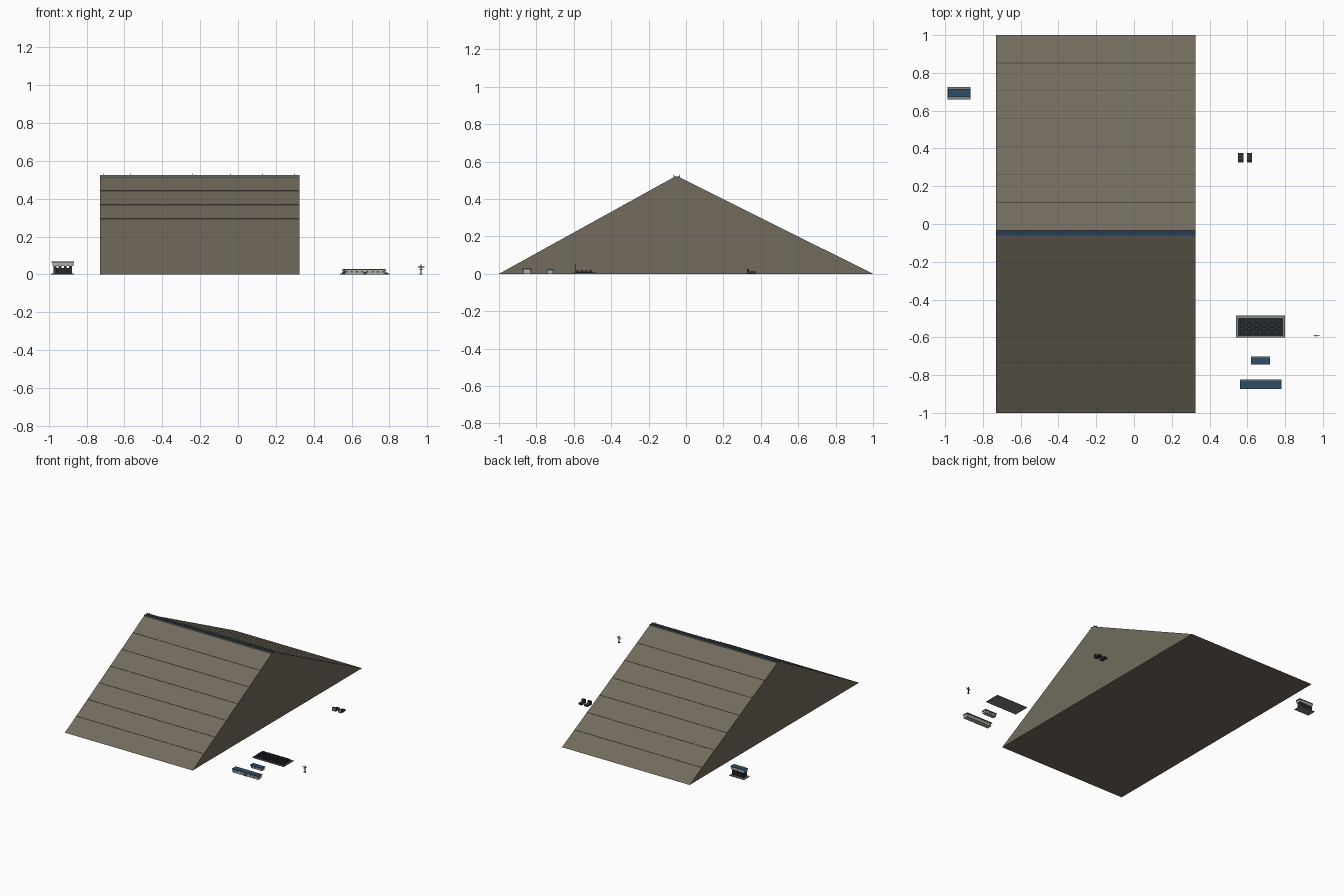
import bpy
import bmesh
from mathutils import Vector

if "Cube" in bpy.data.objects:
    bpy.data.objects.remove(bpy.data.objects["Cube"], do_unlink=True)


def material(name, rgb):
    m = bpy.data.materials.new(name)
    m.use_nodes = True
    m.diffuse_color = (*rgb, 1)
    m.node_tree.nodes["Principled BSDF"].inputs["Base Color"].default_value = (*rgb, 1)
    return m


EARTH = material("earth", (0.17, 0.148, 0.11))
SEAM = material("dark_earth", (0.075, 0.066, 0.05))
ASPHALT = material("asphalt", (0.02, 0.027, 0.034))
CONCRETE = material("concrete", (0.22, 0.23, 0.21))
WALL = material("pale_wall", (0.42, 0.43, 0.37))
BLUE = material("blue_roof", (0.027, 0.075, 0.14))
STEEL = material("dark_steel", (0.035, 0.04, 0.045))


def finish(name, bm, mat):
    bmesh.ops.recalc_face_normals(bm, faces=bm.faces)
    mesh = bpy.data.meshes.new(name)
    bm.to_mesh(mesh)
    bm.free()
    mesh.materials.append(mat)
    ob = bpy.data.objects.new(name, mesh)
    bpy.context.collection.objects.link(ob)
    return ob


def boxes(name, mat, items):
    """One object from boxes given as (x0, x1, y0, y1, z0, z1)."""
    bm = bmesh.new()
    for x0, x1, y0, y1, z0, z1 in items:
        made = bmesh.ops.create_cube(bm, size=1)["verts"]
        for v in made:
            v.co = Vector(((x0 + x1) / 2 + v.co.x * (x1 - x0),
                           (y0 + y1) / 2 + v.co.y * (y1 - y0),
                           (z0 + z1) / 2 + v.co.z * (z1 - z0)))
    return finish(name, bm, mat)


def prism(name, mat, outlines, x0, x1):
    """Extrude (y, z) outlines along x."""
    bm = bmesh.new()
    for pts in outlines:
        f = bm.faces.new([bm.verts.new((x0, y, z)) for y, z in pts])
        ext = bmesh.ops.extrude_face_region(bm, geom=[f])["geom"]
        bmesh.ops.translate(bm, vec=(x1 - x0, 0, 0),
                            verts=[g for g in ext if isinstance(g, bmesh.types.BMVert)])
    return finish(name, bm, mat)


# Embankment with a narrow flat crest
X0, X1 = -0.73, 0.325
FRONT, BACK, TOP = -0.066, -0.034, 0.516
prism("embankment", EARTH, [[(-1, 0), (FRONT, TOP), (BACK, TOP), (1, 0)]], X0, X1)

# Thin bench lines across both slopes
lines = []
for foot, crest in ((-1, FRONT), (1, BACK)):
    for i in range(1, 7):
        y, z = foot + (crest - foot) * i / 7, TOP * i / 7
        s = 0.0015 if foot < 0 else -0.0015
        lines.append([(y - s, z - 0.002), (y - s, z + 0.0005), (y + s, z + 0.0012), (y + s, z - 0.002)])
prism("slope_benches", SEAM, lines, X0, X1)

# Crest road, parapets and lamp posts
boxes("crest_road", ASPHALT, [(X0, X1, FRONT, BACK, TOP, 0.520)])
boxes("road_lanes", BLUE, [(X0, X1, y - 0.003, y + 0.003, 0.520, 0.5208) for y in (-0.057, -0.043)])
boxes("parapets", CONCRETE, [(X0, X1, y - 0.0015, y + 0.0015, TOP, 0.525) for y in (FRONT, BACK)])
boxes("lamp_posts", STEEL, [(x - 0.001, x + 0.001, y - 0.001, y + 0.001, 0.52, 0.532)
                            for x in (-0.71, -0.57, -0.37, -0.24, -0.04, 0.13, 0.30)
                            for y in (FRONT, BACK)])

# Intake house raised on columns
boxes("intake_base", CONCRETE, [(-0.987, -0.865, 0.66, 0.725, 0, 0.005)])
boxes("intake_columns", STEEL, [(x - 0.007, x + 0.007, y - 0.008, y + 0.008, 0.005, 0.045)
                                for x in (-0.967, -0.94, -0.912, -0.885) for y in (0.682, 0.704)])
boxes("intake_gates", ASPHALT, [(-0.97, -0.88, 0.691, 0.695, 0.005, 0.035)])
boxes("intake_room", WALL, [(-0.98, -0.87, 0.675, 0.711, 0.045, 0.063)])
boxes("intake_roof", BLUE, [(-0.984, -0.866, 0.672, 0.714, 0.063, 0.068)])


# Two flat-roofed halls
def hall(name, x0, x1, y0, y1, h, windows):
    boxes(name + "_walls", WALL, [(x0 + 0.004, x1 - 0.004, y0 + 0.004, y1 - 0.004, 0, h)])
    boxes(name + "_roof", BLUE, [(x0, x1, y0, y1, h, h + 0.005)])
    boxes(name + "_back_eave", CONCRETE, [(x0, x1, y1, y1 + 0.004, h, h + 0.003)])
    step = (x1 - x0) / windows
    boxes(name + "_windows", STEEL,
          [(x0 + step * (i + 0.35), x0 + step * (i + 0.65), y - 0.0008, y + 0.0008, h * 0.45, h * 0.75)
           for i in range(windows) for y in (y0 + 0.004, y1 - 0.004)])


hall("power_hall", 0.56, 0.78, -0.873, -0.828, 0.023, 8)
hall("control_house", 0.62, 0.72, -0.744, -0.706, 0.018, 4)
boxes("power_hall_door", ASPHALT, [(0.662, 0.678, -0.8698, -0.868, 0, 0.014)])

# Switchyard with a grid of equipment
boxes("yard_slab", CONCRETE, [(0.54, 0.80, -0.602, -0.485, 0, 0.006)])
boxes("yard_floor", ASPHALT, [(0.55, 0.79, -0.594, -0.497, 0.006, 0.009)])
boxes("yard_units", STEEL, [(0.57 + i * 0.04 - 0.010, 0.57 + i * 0.04 + 0.010, y - 0.008, y + 0.008, 0.009, 0.019)
                            for i in range(6) for y in (-0.58, -0.557, -0.534, -0.511)])
boxes("yard_rails", STEEL, [(0.555, 0.785, y - 0.001, y + 0.001, 0.019, 0.022)
                            for y in (-0.58, -0.557, -0.534, -0.511)])

# Pair of outlet channels
for side, x in (("left", 0.612), ("right", 0.565)):
    boxes(side + "_outlet", STEEL, [(x - 0.014, x + 0.014, 0.327, 0.375, 0, 0.012)])
    boxes(side + "_outlet_head", ASPHALT, [(x - 0.014, x + 0.014, 0.327, 0.337, 0.012, 0.026)])
    boxes(side + "_outlet_rim", CONCRETE, [(x - 0.014, x + 0.014, 0.325, 0.327, 0, 0.028)])

# Transmission mast with cross arms
MX, MY = 0.967, -0.592
boxes("mast", STEEL, [(MX - 0.002, MX + 0.002, MY - 0.002, MY + 0.002, 0, 0.052)])
boxes("mast_arms", STEEL, [(MX - r, MX + r, MY - 0.002, MY + 0.002, z, z + 0.003)
                           for r, z in ((0.017, 0.038), (0.010, 0.026))])
boxes("mast_feet", CONCRETE, [(MX + s * 0.006 - 0.002, MX + s * 0.006 + 0.002, MY - 0.004, MY + 0.004, 0, 0.006)
                              for s in (-1, 1)])
